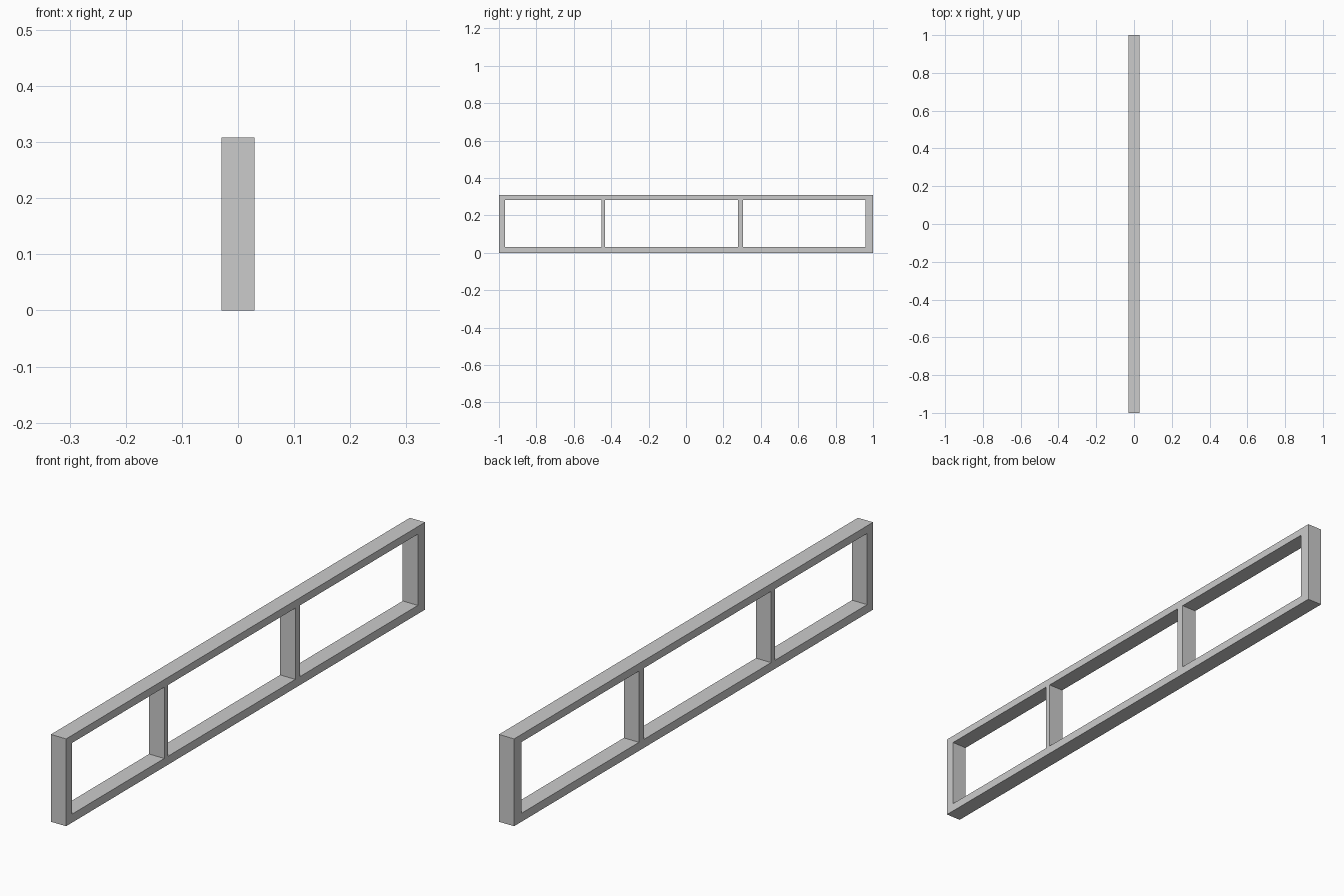
import bpy, bmesh

if "Cube" in bpy.data.objects:
    bpy.data.objects.remove(bpy.data.objects["Cube"])

DEPTH = 0.059
# grid lines: solid bars alternate with open bays along y
YS = [-1.0, -0.967, -0.453, -0.432, 0.277, 0.304, 0.96, 1.0]
ZS = [0.0, 0.03, 0.281, 0.308]

# Front outline of the frame: every grid cell except the three bays
bm = bmesh.new()
verts = [[bm.verts.new((-DEPTH / 2, y, z)) for z in ZS] for y in YS]
for i in range(len(YS) - 1):
    for j in range(len(ZS) - 1):
        if j == 1 and i % 2 == 1:
            continue
        bm.faces.new((verts[i][j], verts[i + 1][j],
                      verts[i + 1][j + 1], verts[i][j + 1]))

# Give the frame its thickness
result = bmesh.ops.extrude_face_region(bm, geom=bm.faces[:], use_keep_orig=True)
moved = [g for g in result["geom"] if isinstance(g, bmesh.types.BMVert)]
bmesh.ops.translate(bm, verts=moved, vec=(DEPTH, 0, 0))
bmesh.ops.recalc_face_normals(bm, faces=bm.faces[:])

mesh = bpy.data.meshes.new("window_frame")
bm.to_mesh(mesh)
bm.free()
frame = bpy.data.objects.new("window_frame", mesh)
bpy.context.collection.objects.link(frame)
